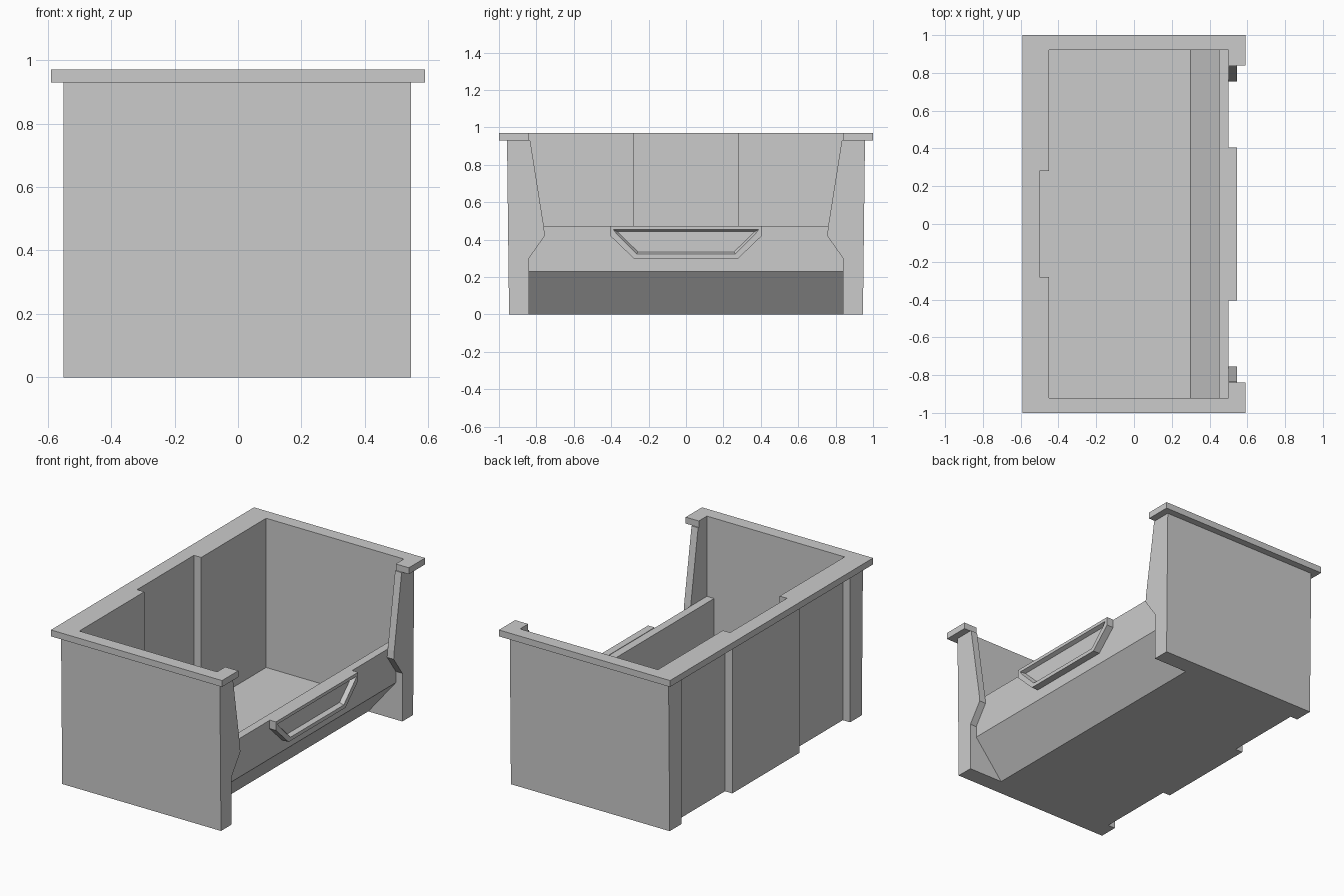
import bpy, bmesh

if "Cube" in bpy.data.objects:
    bpy.data.objects.remove(bpy.data.objects["Cube"])


def loft(name, loops):
    """Skin a series of matching closed loops and cap both ends."""
    bm = bmesh.new()
    rings = [[bm.verts.new(p) for p in loop] for loop in loops]
    for a, b in zip(rings, rings[1:]):
        for i in range(len(a)):
            j = (i + 1) % len(a)
            bm.faces.new((a[i], a[j], b[j], b[i]))
    bm.faces.new(rings[0])
    bm.faces.new(rings[-1])
    bmesh.ops.recalc_face_normals(bm, faces=bm.faces)
    mesh = bpy.data.meshes.new(name)
    bm.to_mesh(mesh)
    bm.free()
    obj = bpy.data.objects.new(name, mesh)
    bpy.context.collection.objects.link(obj)
    return obj


def prism(name, axis, profile, lo, hi):
    """Extrude a profile (remaining two axes, in order) along an axis."""
    def loop(t):
        return [p[:axis] + (t,) + p[axis:] for p in profile]
    return loft(name, [loop(lo), loop(hi)])


def mirrored(half):
    """Close a half outline given at +y with its reflection at -y."""
    return half + [(x, -y) for x, y in reversed(half)]


# Floor, sloping lower front and low front wall in one profile
prism("tray_floor_and_front", 1,
      [(-0.5, 0), (0.31, 0), (0.5, 0.23), (0.5, 0.47), (0.45, 0.47),
       (0.45, 0.2), (0.3, 0.04), (-0.5, 0.04)], -0.92, 0.92)

# Back wall with stepped plan: corner posts and a protruding centre panel
prism("back_wall", 2, mirrored(
    [(-0.5, 0.28), (-0.45, 0.28), (-0.45, 0.92), (-0.55, 0.92),
     (-0.55, 0.83), (-0.5, 0.83), (-0.5, 0.33), (-0.55, 0.33)]
    [::-1]), 0, 0.93)

# Overhanging top rim, open at the front
prism("top_rim", 2, mirrored(
    [(-0.59, 1), (0.59, 1), (0.59, 0.84), (0.5, 0.84), (0.5, 0.92),
     (-0.45, 0.92), (-0.45, 0.28), (-0.5, 0.28)]), 0.93, 0.97)

for side, s in (("right", 1), ("left", -1)):
    # Slightly drafted end wall
    prism("end_wall_" + side, 0,
          [(s * y, z) for y, z in
           [(0.92, 0), (0.946, 0), (0.957, 0.93), (0.92, 0.93)]],
          -0.55, 0.545)
    # Front post with angled inner edge
    prism("front_post_" + side, 0,
          [(s * y, z) for y, z in
           [(0.92, 0), (0.84, 0), (0.84, 0.3), (0.755, 0.42),
            (0.76, 0.47), (0.833, 0.93), (0.92, 0.93)]], 0.5, 0.545)
    # Solid foot filling the space under the sloping front
    prism("front_foot_" + side, 1, [(0.31, 0), (0.5, 0), (0.5, 0.23)],
          min(s * 0.84, s * 0.92), max(s * 0.84, s * 0.92))


# Label holder with a bevelled pocket
def holder_loop(x, half):
    return [(x, y, z) for y, z in half] + [(x, -y, z) for y, z in reversed(half)]


outer = [(0.405, 0.473), (0.405, 0.42), (0.28, 0.3)]
opening = [(0.388, 0.453), (0.37, 0.43), (0.263, 0.323)]
pocket = [(0.368, 0.443), (0.356, 0.431), (0.257, 0.335)]
loft("label_holder", [holder_loop(0.5, outer), holder_loop(0.545, outer),
                      holder_loop(0.545, opening), holder_loop(0.52, pocket)])
